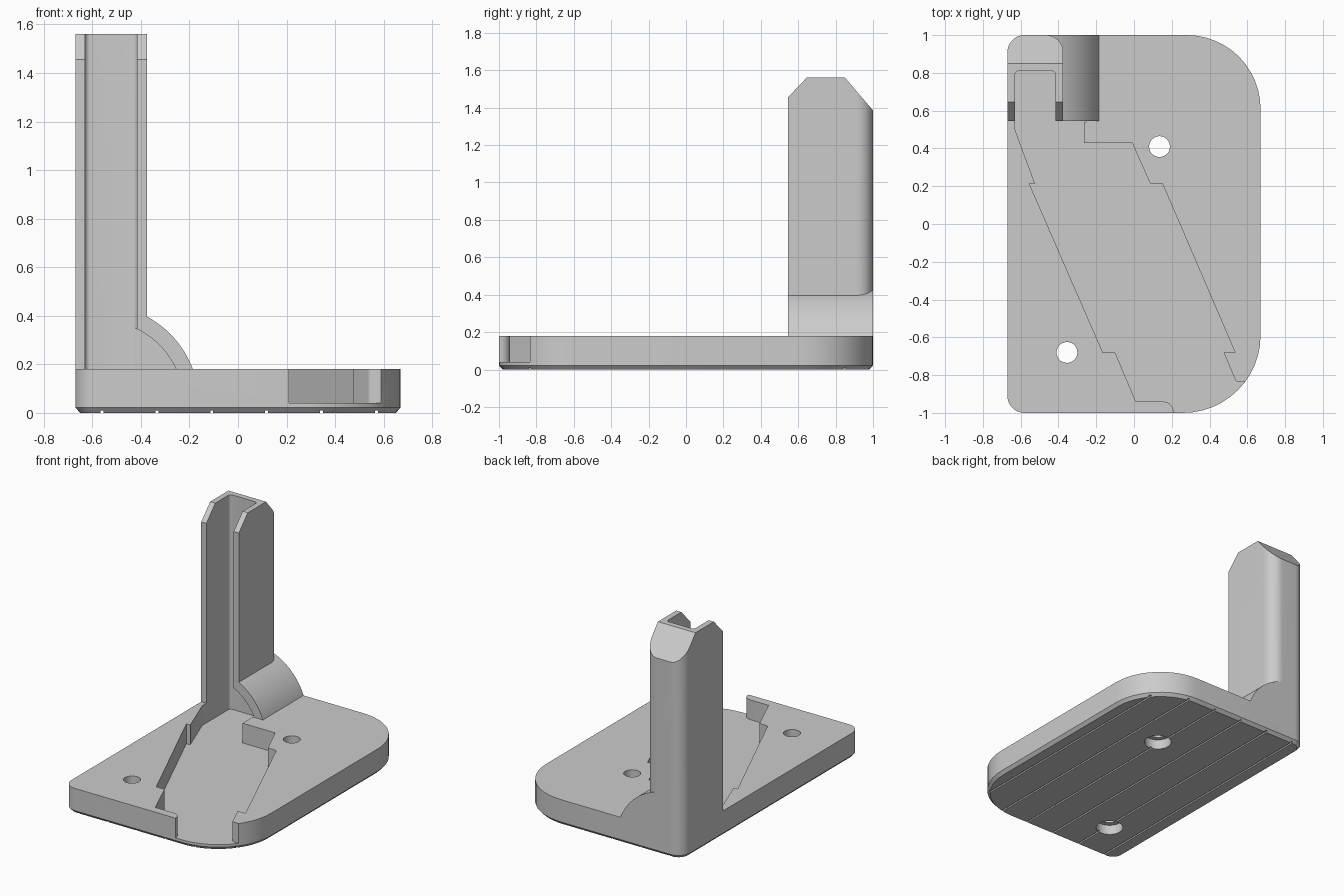
import bpy, bmesh, math
from mathutils import Vector

cube = bpy.data.objects.get("Cube")
if cube:
    bpy.data.objects.remove(cube, do_unlink=True)

grey = bpy.data.materials.new("light grey")
grey.use_nodes = True
grey.diffuse_color = (0.6, 0.6, 0.6, 1)
grey.node_tree.nodes["Principled BSDF"].inputs["Base Color"].default_value = (0.6, 0.6, 0.6, 1)


def rounded(corners, steps=12):
    """Polygon from (x, y, radius) corners, each filleted with an arc."""
    out = []
    for i, (x, y, r) in enumerate(corners):
        p = Vector((x, y, 0))
        if r == 0:
            out.append((x, y))
            continue
        a = (Vector((*corners[i - 1][:2], 0)) - p).normalized()
        b = (Vector((*corners[(i + 1) % len(corners)][:2], 0)) - p).normalized()
        half = a.angle(b) / 2
        centre = p + (a + b).normalized() * r / math.sin(half)
        start = (p + a * r / math.tan(half) - centre).normalized()
        end = (p + b * r / math.tan(half) - centre).normalized()
        for k in range(steps + 1):
            q = centre + start.slerp(end, k / steps) * r
            out.append((q.x, q.y))
    return out


def loft(name, rings):
    """Closed solid through matching rings of 3D points."""
    bm = bmesh.new()
    loops = [[bm.verts.new(p) for p in ring] for ring in rings]
    n = len(loops[0])
    for low, high in zip(loops, loops[1:]):
        for i in range(n):
            j = (i + 1) % n
            bm.faces.new((low[i], low[j], high[j], high[i]))
    bm.faces.new(loops[0][::-1])
    bm.faces.new(loops[-1])
    bmesh.ops.recalc_face_normals(bm, faces=bm.faces)
    mesh = bpy.data.meshes.new(name)
    bm.to_mesh(mesh)
    bm.free()
    mesh.materials.append(grey)
    ob = bpy.data.objects.new(name, mesh)
    bpy.context.collection.objects.link(ob)
    return ob


def prism(name, pts, axis, lo, hi):
    place = {"x": lambda u, v, w: (w, u, v),
             "y": lambda u, v, w: (u, w, v),
             "z": lambda u, v, w: (u, v, w)}[axis]
    return loft(name, [[place(u, v, w) for u, v in pts] for w in (lo, hi)])


def box(x0, x1, y0, y1):
    return [(x0, y0), (x1, y0), (x1, y1), (x0, y1)]


def circle(x, y, r, n=40):
    return [(x + r * math.cos(2 * math.pi * k / n), y + r * math.sin(2 * math.pi * k / n))
            for k in range(n)]


def combine(target, tool, operation):
    bpy.ops.object.select_all(action="DESELECT")
    bpy.context.view_layer.objects.active = target
    target.select_set(True)
    mod = target.modifiers.new(operation.lower(), "BOOLEAN")
    mod.operation, mod.solver, mod.object = operation, "EXACT", tool
    bpy.ops.object.modifier_apply(modifier=mod.name)
    bpy.data.objects.remove(tool, do_unlink=True)


W, FLOOR, TOP, FRONT = 0.67, 0.04, 0.18, 0.545


# Base plate with large right-hand corners and a chamfered underside
def plate_ring(inset, z):
    w, d = W - inset, 1 - inset
    pts = rounded([(-w, -d, 0.09 - inset), (w, -d, 0.41 - inset),
                   (w, d, 0.39 - inset), (-w, d, 0.09 - inset)])
    return [(x, y, z) for x, y in pts]


stand = loft("stand", [plate_ring(0.02, 0), plate_ring(0, 0.022), plate_ring(0, TOP)])

# Upright post, trimmed to a sloped top
post = prism("post", rounded([(-W, FRONT, 0), (-0.375, FRONT, 0),
                              (-0.375, 1, 0.09), (-W, 1, 0.09)]), "z", 0.1, 1.56)
trim = prism("post_trim", [(0.3, 0), (1.2, 0), (1.2, 1.152), (0.85, 1.56),
                           (0.645, 1.56), (FRONT, 1.455), (0.3, 1.21)], "x", -1, 0)
combine(post, trim, "INTERSECT")
combine(stand, post, "UNION")


# Curved shoulder beside the post, hollow underneath
def quarter(r, base):
    cx, cz = -0.565, FLOOR
    low = math.asin((base - cz) / r)
    arc = [low + (math.pi / 2 - low) * k / 24 for k in range(25)]
    return [(cx, base)] + [(cx + r * math.cos(a), cz + r * math.sin(a)) for a in arc]


combine(stand, prism("shoulder", quarter(0.404, 0.1), "y", FRONT, 1), "UNION")
combine(stand, prism("shoulder_hollow", quarter(0.34, FLOOR), "y", 0.54, 0.808), "DIFFERENCE")

# Slot up the post
slot = rounded([(-0.63, 0.5, 0), (-0.415, 0.5, 0), (-0.415, 0.81, 0.02), (-0.63, 0.81, 0.02)], 5)
combine(stand, prism("post_slot", slot, "z", FLOOR, 2), "DIFFERENCE")

# Stepped diagonal channel running out of the front right corner
channel = rounded([
    (-0.63, FRONT, 0), (-0.63, 0.5, 0), (-0.525, 0.215, 0), (-0.555, 0.215, 0),
    (-0.165, -0.68, 0), (-0.10, -0.68, 0), (0.01, -0.94, 0), (0.215, -0.94, 0.055),
    (0.2, -1.1, 0), (0.8, -1.1, 0), (0.8, -0.835, 0), (0.54, -0.835, 0.02),
    (0.475, -0.68, 0), (0.535, -0.68, 0), (0.15, 0.215, 0), (0.085, 0.215, 0),
    (-0.01, 0.43, 0), (-0.265, 0.43, 0), (-0.265, FRONT, 0)], 6)
combine(stand, prism("channel", channel, "z", FLOOR, 0.185), "DIFFERENCE")

# Screw holes, wider from below
for x, y in ((0.135, 0.41), (-0.355, -0.68)):
    combine(stand, prism("screw_hole", circle(x, y, 0.055), "z", -0.1, 0.3), "DIFFERENCE")
    combine(stand, prism("screw_recess", circle(x, y, 0.09), "z", -0.1, 0.07), "DIFFERENCE")

# Fine grooves along the underside
for i in range(6):
    x = -0.56 + 0.226 * i
    combine(stand, prism("groove", box(x - 0.006, x + 0.006, -1.1, 1.1), "z", -0.1, 0.01),
            "DIFFERENCE")

bpy.ops.object.select_all(action="DESELECT")
stand.select_set(True)
bpy.context.view_layer.objects.active = stand
bpy.ops.object.shade_smooth_by_angle(angle=math.radians(25))
